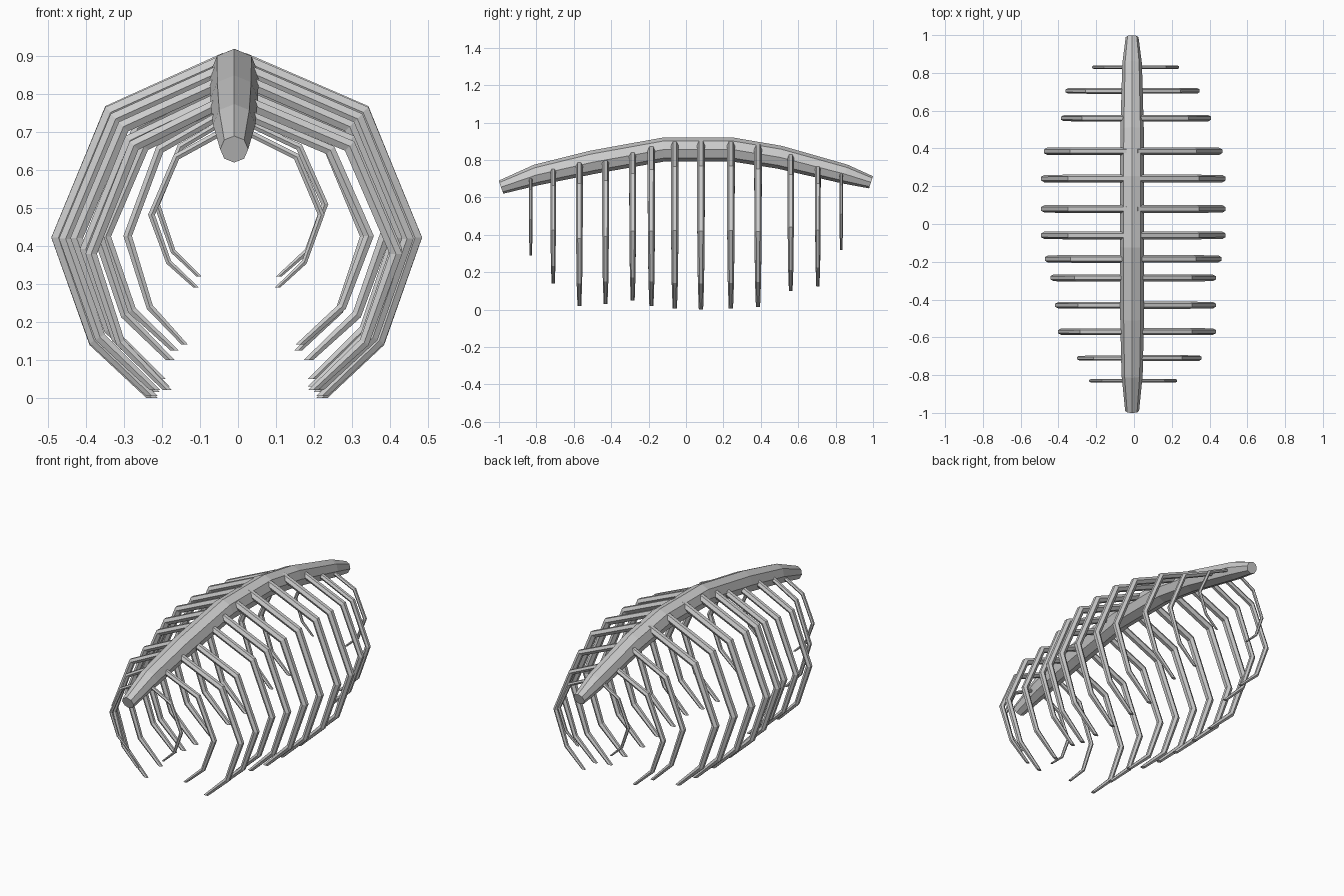
import bpy, bmesh
from math import sin, cos, tau
from mathutils import Vector

if "Cube" in bpy.data.objects:
    bpy.data.objects.remove(bpy.data.objects["Cube"])

Y_AXIS, X_AXIS = Vector((0, 1, 0)), Vector((1, 0, 0))


def loft(name, sections):
    """Skin a list of equal-length vertex rings and cap both ends."""
    bm = bmesh.new()
    rings = [[bm.verts.new(p) for p in ring] for ring in sections]
    n = len(rings[0])
    for a, b in zip(rings, rings[1:]):
        for i in range(n):
            j = (i + 1) % n
            bm.faces.new((a[i], a[j], b[j], b[i]))
    bm.faces.new(rings[0])
    bm.faces.new(rings[-1])
    bmesh.ops.recalc_face_normals(bm, faces=bm.faces)
    mesh = bpy.data.meshes.new(name)
    bm.to_mesh(mesh)
    bm.free()
    obj = bpy.data.objects.new(name, mesh)
    bpy.context.collection.objects.link(obj)
    return obj


# Spine: arched, tapered octagonal bar (y, z, radius)
SPINE = [(-.989, .655, .037), (-.8, .72, .056), (-.5, .788, .063), (-.12, .856, .064),
         (.25, .856, .064), (.5, .815, .062), (.85, .725, .052), (.989, .681, .034)]
pts = [Vector((-.01, y, z)) for y, z, r in SPINE]
rings = []
for k, (p, s) in enumerate(zip(pts, SPINE)):
    t = (pts[min(k + 1, len(pts) - 1)] - pts[max(k - 1, 0)]).normalized()
    up = X_AXIS.cross(t)
    rings.append([p + s[2] * (X_AXIS * cos(i * tau / 8) + up * sin(i * tau / 8))
                  for i in range(8)])
loft("spine", rings)


# Rib: tapered hexagonal bar bent along an angular C
def rib(name, side, y, width, top, bottom):
    h = top - bottom
    outer = [Vector((x, y, z)) for x, z in (
        (.03, top + .012), (.71 * width, bottom + .857 * h), (width, bottom + .47 * h),
        (.795 * width, bottom + .155 * h), (.49 * width, bottom))]
    r0 = .043 * width
    rings = []
    for k, p in enumerate(outer):
        r = r0 * (1, 1, .95, .8, .55)[k]
        d_in = (p - outer[max(k - 1, 0)]).normalized()
        d_out = (outer[min(k + 1, 4)] - p).normalized()
        d_in, d_out = (d_in if k else d_out), (d_out if k < 4 else d_in)
        inward = (d_in + d_out).normalized().cross(Y_AXIS)
        if inward.x > 0 or (k == 0 and inward.z > 0):
            inward.negate()
        if k == 4:
            inward = -X_AXIS          # tip is cut level
        stretch = 1 / max(.5, abs(inward.cross(d_in).length))
        half = .866 * r * stretch
        c = p + inward * half
        ring = [c + Y_AXIS * r * cos(i * tau / 6) + inward * r * stretch * sin(i * tau / 6)
                for i in range(6)]
        rings.append([Vector((side * v.x + (-.01 if k == 0 else -.002), v.y, v.z))
                      for v in ring])
    loft(name, rings)


# (y, left reach, right reach, root height, tip height)
RIBS = [(-.83, .235, .23, .70, .29), (-.71, .30, .36, .75, .14), (-.57, .40, .435, .785, .02),
        (-.43, .415, .435, .80, .03), (-.285, .44, .435, .84, .05), (-.185, .47, .465, .87, .02),
        (-.06, .49, .487, .893, .005), (.08, .49, .487, .897, 0), (.24, .49, .487, .895, .005),
        (.385, .475, .47, .875, .015), (.56, .385, .41, .825, .10), (.705, .36, .35, .765, .125),
        (.83, .22, .24, .725, .32)]
for n, (y, left, right, top, bottom) in enumerate(RIBS, 1):
    rib(f"left_rib_{n}", -1, y, left, top, bottom)
    rib(f"right_rib_{n}", 1, y, right, top, bottom)
